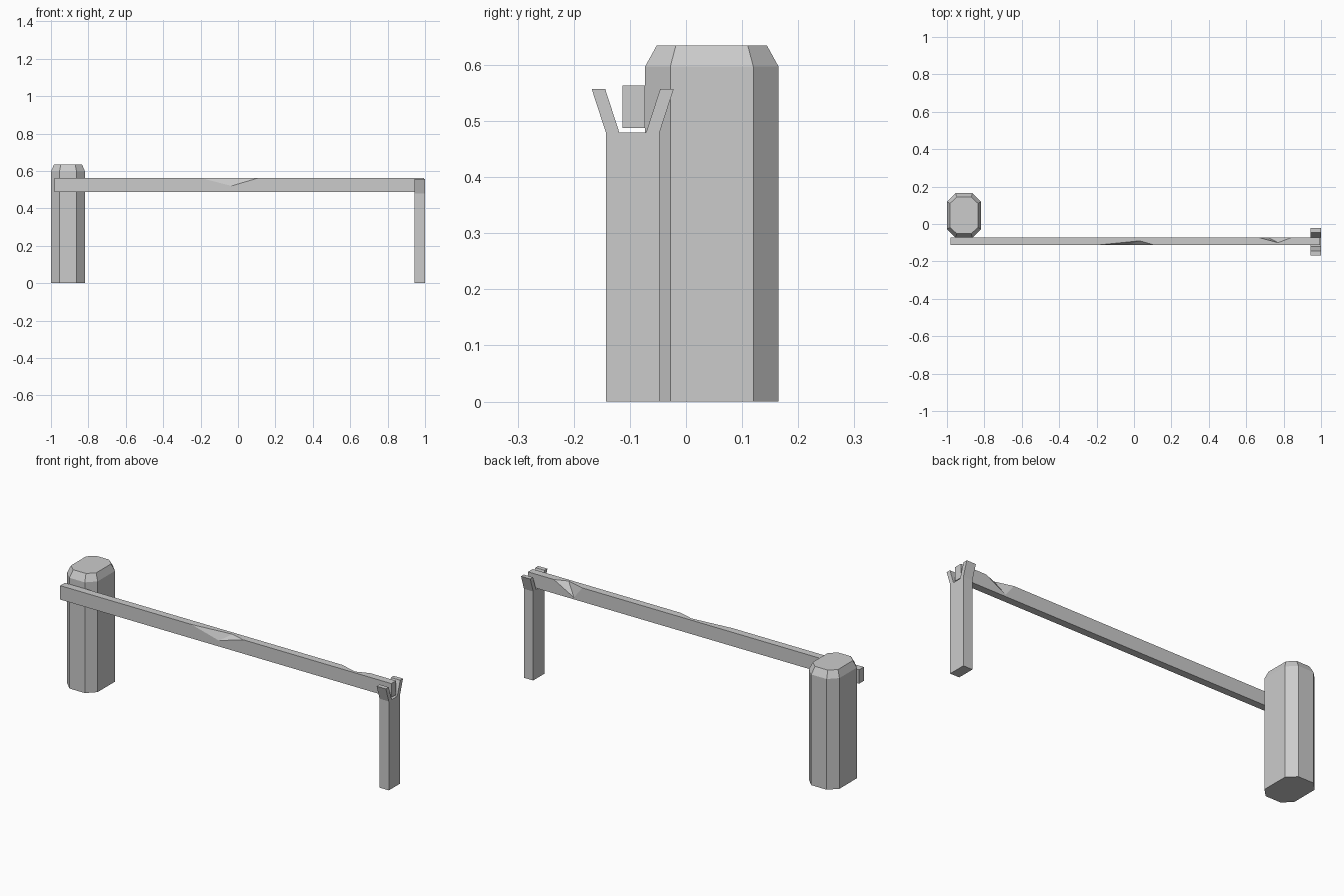
import bpy
import bmesh

cube = bpy.data.objects.get("Cube")
if cube:
    bpy.data.objects.remove(cube)

grey = bpy.data.materials.new("plain_grey")
grey.use_nodes = True
COLOUR = (0.6, 0.6, 0.6, 1)
grey.diffuse_color = COLOUR
grey.node_tree.nodes["Principled BSDF"].inputs["Base Color"].default_value = COLOUR


def finish(name, bm):
    bmesh.ops.recalc_face_normals(bm, faces=bm.faces)
    mesh = bpy.data.meshes.new(name)
    bm.to_mesh(mesh)
    bm.free()
    mesh.materials.append(grey)
    obj = bpy.data.objects.new(name, mesh)
    bpy.context.collection.objects.link(obj)
    return obj


def loft(name, rings):
    """Skin a list of equal-sized vertex rings and cap both ends."""
    bm = bmesh.new()
    rings = [[bm.verts.new(p) for p in ring] for ring in rings]
    n = len(rings[0])
    for low, high in zip(rings, rings[1:]):
        for i in range(n):
            j = (i + 1) % n
            bm.faces.new((low[i], low[j], high[j], high[i]))
    bm.faces.new(rings[0])
    bm.faces.new(rings[-1])
    return finish(name, bm)


def octagon(cx, cy, hx, hy, ix, iy, z):
    """Rectangle of half size hx, hy with corners cut back to ix, iy."""
    pts = [(hx, -iy), (hx, iy), (ix, hy), (-ix, hy),
           (-hx, iy), (-hx, -iy), (-ix, -hy), (ix, -hy)]
    return [(cx + x, cy + y, z) for x, y in pts]


# Thick octagonal post with a bevelled top
PX, PY = -0.909, 0.046
loft("thick_post", [
    octagon(PX, PY, 0.091, 0.119, 0.046, 0.074, 0),
    octagon(PX, PY, 0.091, 0.119, 0.046, 0.074, 0.597),
    octagon(PX, PY, 0.075, 0.098, 0.038, 0.064, 0.635),
])

# Thin post with a flared fork at the top
FY = -0.095
half = [(0.048, 0), (0.048, 0.48), (0.073, 0.557), (0.049, 0.557), (0.024, 0.48)]
profile = half + [(-y, z) for y, z in reversed(half)]
loft("forked_post", [[(x, FY + y, z) for y, z in profile] for x in (0.945, 1.0)])

# Beam with one chipped notch in each long upper edge
L, R, F, B, Z0, Z1 = -0.982, 0.994, -0.113, -0.073, 0.488, 0.563
bm = bmesh.new()


def vert(x, y, z):
    return bm.verts.new((x, y, z))


def notch(x0, x1, y, side_tip, top_tip):
    """Start and end on the edge, tip on the side face, tip on the top face."""
    return (vert(x0, y, Z1), vert(x1, y, Z1),
            vert(side_tip[0], y, side_tip[1]), vert(*top_tip, Z1))


lfb, rfb, rbb, lbb = [vert(x, y, Z0) for x, y in ((L, F), (R, F), (R, B), (L, B))]
lft, rft, rbt, lbt = [vert(x, y, Z1) for x, y in ((L, F), (R, F), (R, B), (L, B))]
f0, f1, fs, ft = notch(-0.2, 0.11, F, (-0.035, 0.52), (0.03, -0.09))
b0, b1, bs, bt = notch(0.67, 0.84, B, (0.72, 0.498), (0.77, -0.1))
for face in ((lfb, rfb, rbb, lbb),
             (lfb, lft, lbt, lbb),
             (rfb, rbb, rbt, rft),
             (lfb, rfb, rft, f1, fs, f0, lft),
             (lbb, lbt, b0, bs, b1, rbt, rbb),
             (lft, f0, ft, f1, rft, rbt, b1, bt, b0, lbt),
             (f0, fs, ft), (fs, f1, ft),
             (b0, bt, bs), (bs, bt, b1)):
    bm.faces.new(face)
finish("beam", bm)
